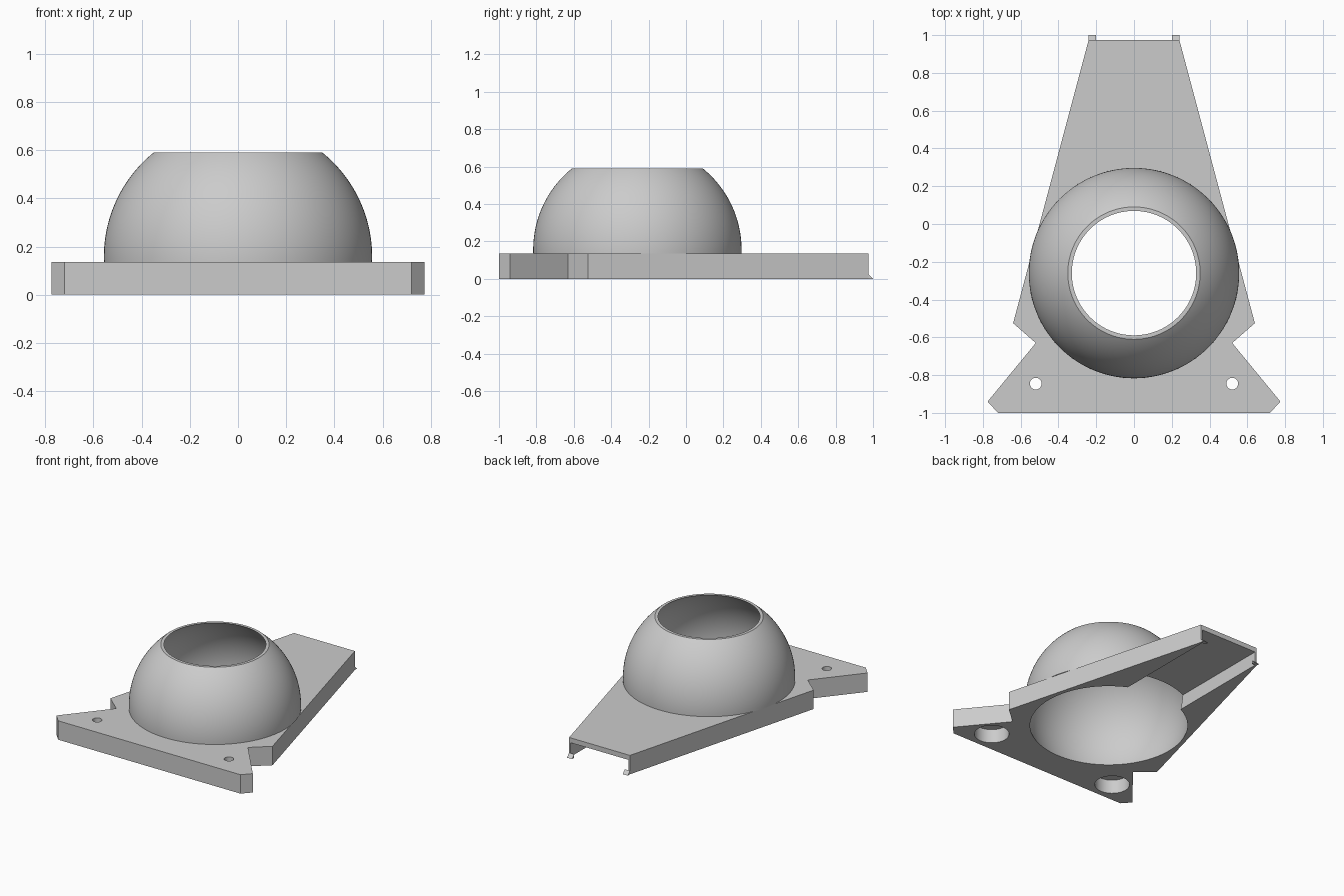
import bpy, bmesh, math
from mathutils import Matrix, Vector

cube = bpy.data.objects.get("Cube")
if cube:
    bpy.data.objects.remove(cube, do_unlink=True)

grey = bpy.data.materials.new("plain grey")
grey.use_nodes = True
COLOUR = (0.6, 0.6, 0.6, 1)
grey.diffuse_color = COLOUR
grey.node_tree.nodes["Principled BSDF"].inputs["Base Color"].default_value = COLOUR

CENTRE_Y, CENTRE_Z = -0.26, 0.157     # centre of the spherical dome
OUTER, INNER = 0.557, 0.544
TOP, DOME_TOP, CEILING = 0.135, 0.59, 0.1
SEGMENTS = 128


def make(name, bm):
    bmesh.ops.recalc_face_normals(bm, faces=bm.faces)
    mesh = bpy.data.meshes.new(name)
    bm.to_mesh(mesh)
    bm.free()
    mesh.materials.append(grey)
    obj = bpy.data.objects.new(name, mesh)
    bpy.context.collection.objects.link(obj)
    return obj


def prism(name, points, vector):
    """Extrude a flat polygon along a vector."""
    bm = bmesh.new()
    face = bm.faces.new([bm.verts.new(p) for p in points])
    ext = bmesh.ops.extrude_face_region(bm, geom=[face])
    moved = [v for v in ext["geom"] if isinstance(v, bmesh.types.BMVert)]
    bmesh.ops.translate(bm, verts=moved, vec=Vector(vector))
    return make(name, bm)


def cylinder(name, x, y, z0, z1, radius, sides=48):
    bm = bmesh.new()
    bmesh.ops.create_cone(bm, cap_ends=True, segments=sides, radius1=radius,
                          radius2=radius, depth=z1 - z0,
                          matrix=Matrix.Translation((x, y, (z0 + z1) / 2)))
    return make(name, bm)


def arc(radius, z0, z1, steps):
    """Points (r, z) on a sphere between two heights."""
    a0, a1 = (math.asin((z - CENTRE_Z) / radius) for z in (z0, z1))
    angles = [a0 + (a1 - a0) * i / steps for i in range(steps + 1)]
    return [(radius * math.cos(a), CENTRE_Z + radius * math.sin(a)) for a in angles]


def lathe(name, profile, closed):
    """Revolve a profile about the dome axis; closed makes a shell, else caps."""
    bm = bmesh.new()
    rings = []
    for r, z in profile:
        rings.append([bm.verts.new((r * math.cos(t), CENTRE_Y + r * math.sin(t), z))
                      for t in (2 * math.pi * i / SEGMENTS for i in range(SEGMENTS))])
    pairs = list(zip(rings, rings[1:]))
    if closed:
        pairs.append((rings[-1], rings[0]))
    else:
        bm.faces.new(rings[0])
        bm.faces.new(rings[-1])
    for a, b in pairs:
        for i in range(SEGMENTS):
            j = (i + 1) % SEGMENTS
            bm.faces.new((a[i], a[j], b[j], b[i]))
    return make(name, bm)


def cut(target, cutter):
    mod = target.modifiers.new("cut", "BOOLEAN")
    mod.operation, mod.solver, mod.object = "DIFFERENCE", "EXACT", cutter
    bpy.context.view_layer.objects.active = target
    bpy.ops.object.modifier_apply(modifier=mod.name)
    bpy.data.objects.remove(cutter, do_unlink=True)


# Base plate: tapered tail, side notches and clipped front corners
half = [(0.24, 0.975), (0.64, -0.525), (0.52, -0.63), (0.775, -0.94), (0.72, -1)]
outline = half + [(-x, y) for x, y in reversed(half)]
plate = prism("base_plate", [(x, y, 0) for x, y in outline], (0, 0, TOP))

# Round cavity under the dome
cut(plate, lathe("cavity_cutter", arc(INNER, -0.02, 0.155, 8), False))

# Channel below the tail, open at the back
W = 0.228
cut(plate, prism("channel_cutter",
                 [(-W, 0, -0.05), (W, 0, -0.05), (W, 0, CEILING), (-W, 0, CEILING)],
                 (0, 1.1, 0)))

# Screw holes with wide recesses below
for side in (-1, 1):
    x, y = side * 0.52, -0.845
    cut(plate, cylinder("recess_cutter", x, y, -0.05, CEILING, 0.115))
    cut(plate, cylinder("screw_cutter", x, y, 0.05, 0.2, 0.031))

# Dome shell with an open top
shell = arc(OUTER, TOP, DOME_TOP, 32) + arc(INNER, DOME_TOP, TOP, 32)
dome = lathe("dome", shell, True)

# Wedge-shaped catches at the back end
for side, label in ((1, "left"), (-1, "right")):
    prism(label + "_catch",
          [(side * 0.2, 0.975, 0), (side * 0.2, 1, 0), (side * 0.2, 0.975, 0.025)],
          (side * 0.04, 0, 0))

# Smooth the round surfaces, keep the edges sharp
for obj in (plate, dome):
    bpy.ops.object.select_all(action="DESELECT")
    obj.select_set(True)
    bpy.context.view_layer.objects.active = obj
    bpy.ops.object.shade_smooth_by_angle(angle=math.radians(30))
